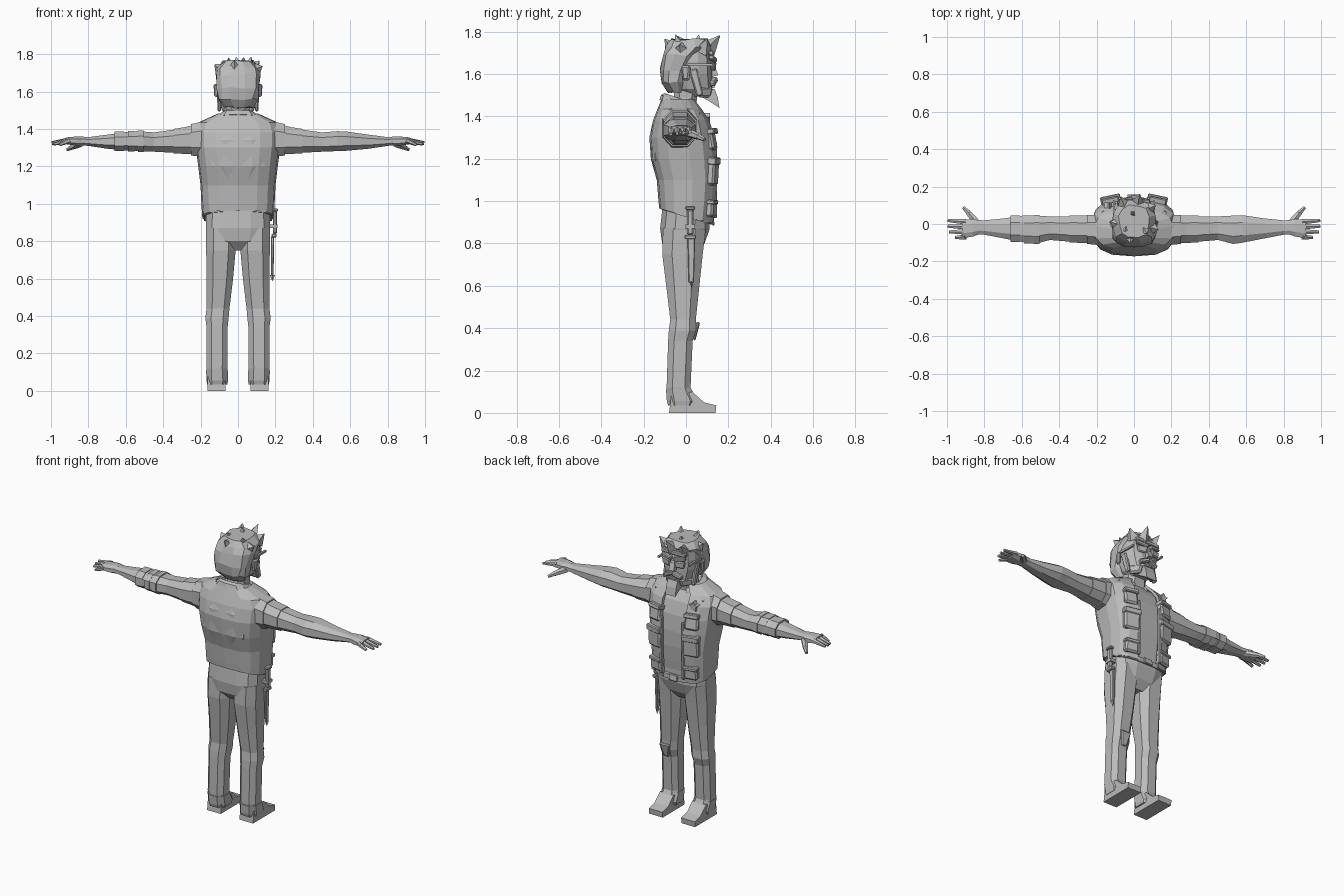
import bpy, bmesh, math, random
from mathutils import Vector, Matrix

random.seed(4)
grey = bpy.data.materials.new("plain grey")
grey.diffuse_color = (0.5, 0.5, 0.5, 1)


def finish(name, bm):
    bmesh.ops.recalc_face_normals(bm, faces=bm.faces)
    me = bpy.data.meshes.new(name)
    bm.to_mesh(me)
    bm.free()
    me.materials.append(grey)
    ob = bpy.data.objects.new(name, me)
    bpy.context.collection.objects.link(ob)
    return ob


def mirror(ob):
    ob.modifiers.new("mirror", "MIRROR")
    return ob


def loft(name, rings, closed=True):
    """Skin a list of equal-length point rings."""
    bm = bmesh.new()
    vs = [[bm.verts.new(p) for p in r] for r in rings]
    n = len(vs[0])
    for a, b in zip(vs, vs[1:]):
        for i in range(n if closed else n - 1):
            j = (i + 1) % n
            bm.faces.new((a[i], a[j], b[j], b[i]))
    if closed:
        bm.faces.new(vs[0])
        bm.faces.new(vs[-1])
    return finish(name, bm)


def oval(a0, a1, b0, b1, n=12, e=0.7, start=0.0, sweep=360.0):
    """Squarish oval inside a rectangle, or part of one."""
    count = n if sweep == 360 else n + 1
    pts = []
    for i in range(count):
        t = math.radians(start + sweep * i / n)
        c, s = math.cos(t), math.sin(t)
        pts.append(((a0 + a1) / 2 + (a1 - a0) / 2 * math.copysign(abs(c) ** e, c),
                    (b0 + b1) / 2 + (b1 - b0) / 2 * math.copysign(abs(s) ** e, s)))
    return pts


def upright(name, secs, n=12, e=0.7, grow=0.0, tilt=0.0, zt=0.0):
    """Loft along z from (z, x0, x1, y0, y1); rings below zt lean by tilt."""
    return loft(name, [[(x, y, z - (tilt * y if z < zt else 0)) for x, y in
                        oval(x0 - grow, x1 + grow, y0 - grow, y1 + grow, n, e, 15 if n == 12 else 22.5)]
                       for z, x0, x1, y0, y1 in secs])


def sideways(name, secs, grow=0.0, n=8):
    """Loft along x from (x, y0, y1, z0, z1)."""
    return loft(name, [[(x, y, z) for y, z in oval(y0 - grow, y1 + grow, z0 - grow, z1 + grow, n, 0.85, 22.5)]
                       for x, y0, y1, z0, z1 in secs])


def box(name, c, size, rot=(0, 0, 0), bevel=0.0, taper=1.0):
    bm = bmesh.new()
    bmesh.ops.create_cube(bm, size=1)
    for v in bm.verts:
        k = taper if v.co.z < 0 else 1
        v.co = Vector((v.co.x * size[0] * k, v.co.y * size[1] * k, v.co.z * size[2]))
    if bevel:
        bmesh.ops.bevel(bm, geom=bm.edges[:], offset=bevel, segments=1, affect="EDGES")
    m = Matrix.Translation(c)
    for ax, a in zip("ZYX", reversed(rot)):
        m = m @ Matrix.Rotation(math.radians(a), 4, ax)
    bm.transform(m)
    return finish(name, bm)


def spike(name, base, tip, r0, r1=0.0, n=4, flat=1.0):
    """Tapered rod or shard from base to tip."""
    base, tip = Vector(base), Vector(tip)
    d = tip - base
    bm = bmesh.new()
    bmesh.ops.create_cone(bm, cap_ends=True, segments=n, radius1=r0, radius2=r1, depth=d.length)
    bm.transform(Matrix.Translation((base + tip) / 2) @ d.to_track_quat("Z", "Y").to_matrix().to_4x4()
                 @ Matrix.Diagonal((1, flat, 1, 1)))
    return finish(name, bm)


def prism(name, pts, x0, x1):
    """Extrude a (y, z) outline along x."""
    return loft(name, [[(x, y, z) for y, z in pts] for x in (x0, x1)])


# Trousers
upright("hips", [(.75, -.06, .06, -.07, .05), (.80, -.16, .16, -.115, .09),
                 (.87, -.176, .176, -.125, .115), (.96, -.175, .175, -.115, .115)])
mirror(upright("leg", [(.04, .055, .165, -.085, .045), (.07, .054, .168, -.092, .05), (.12, .054, .172, -.095, .025),
                       (.34, .052, .172, -.088, .035), (.39, .046, .178, -.085, .052), (.44, .042, .172, -.078, .05),
                       (.60, .022, .172, -.098, .068), (.75, .008, .175, -.118, .085),
                       (.87, .006, .175, -.115, .10)], n=8, e=0.75))
mirror(upright("trouser_cuff", [(.035, .054, .168, -.088, .05), (.055, .05, .172, -.095, .062),
                                (.11, .051, .174, -.098, .03)], n=8, e=0.75))
mirror(prism("boot", [(-.08, 0), (.14, 0), (.143, .035), (.085, .05), (.03, .1), (-.07, .08)], .066, .162))
box("knee_patch", (.11, .048, .385), (.07, .02, .09), (-12, 0, 0), .006, .5)

# Torso and open vest
body = [(.93, .183, -.118, .122), (1.0, .188, -.122, .135), (1.1, .193, -.13, .144), (1.2, .205, -.158, .144),
        (1.3, .218, -.165, .132), (1.38, .222, -.148, .105), (1.43, .205, -.128, .07), (1.475, .105, -.11, .035)]
upright("shirt", [(z, -h, h, a, b) for z, h, a, b in body], grow=-.014, tilt=.3, zt=.99)
vest = loft("vest", [[(x, y, z - (.3 * y if z < .99 else 0)) for x, y in oval(-h, h, a, b, 14, .7, 105, 330)]
                     for z, h, a, b in body], closed=False)
solid = vest.modifiers.new("thickness", "SOLIDIFY")
solid.thickness, solid.offset = .016, 0
loft("belt", [[(x, y, z - .3 * y) for x, y in oval(-.187, .187, -.12, .126, 12, .7, 15)] for z in (.925, .955)])
box("buckle", (0, .127, .905), (.06, .012, .04), (8, 0, 0), .004)
upright("back_panel", [(1.11, -.09, .09, -.137, -.08), (1.2, -.15, .15, -.167, -.08),
                       (1.34, -.15, .15, -.166, -.08), (1.4, -.09, .09, -.146, -.08)], n=8)
col = loft("collar", [[(x, y, z - .35 * y) for x, y in oval(-h, h, a, b, 10, .8, 110, 320)]
                      for z, h, a, b in [(1.435, .125, -.125, .07), (1.46, .1, -.118, .065), (1.475, .08, -.1, .05)]],
           closed=False)
col.modifiers.new("thickness", "SOLIDIFY").thickness = .012

# Vest pockets, flaps and badge
for side in (-1, 1):
    for nm, x, y, z, w, h, t in [("chest_pocket", .125, .113, 1.29, .085, .1, .045),
                                 ("side_pocket", .125, .126, 1.14, .10, .13, .04),
                                 ("lower_pocket", .12, .117, .965, .085, .08, .04)]:
        lean = -10 if z > 1.2 else 3
        box(nm, (side * x, y, z), (w, t, h), (-lean, 0, -12 * side), .01)
        box(nm + "_flap", (side * x, y + .004, z + h * .38), (w + .008, t + .006, h * .28), (-lean, 0, -12 * side), .005)
    box("vest_edge", (side * .078, .136, 1.1), (.018, .02, .36), (0, 0, 0), .004)
    box("shoulder_patch", (side * .14, .045, 1.425), (.07, .05, .02), (-35, 12 * side, 0), .004)
bm = bmesh.new()
ring = [bm.verts.new((-.13 + .032 * (1 if i % 2 else .5) * math.sin(i * math.pi / 5), .114,
                      1.385 - .032 * (1 if i % 2 else .5) * math.cos(i * math.pi / 5))) for i in range(10)]
ext = bmesh.ops.extrude_face_region(bm, geom=[bm.faces.new(ring)])
for v in ext["geom"]:
    if isinstance(v, bmesh.types.BMVert):
        v.co.y -= .03
finish("star_badge", bm)

# Knife and sheath on one hip
box("knife_handle", (.197, .02, .90), (.022, .03, .12), (0, 0, 0), .006)
box("knife_pommel", (.199, .02, .967), (.03, .045, .016), (0, 0, 0), .004)
box("knife_guard", (.193, .02, .83), (.026, .055, .02), (0, 0, 0), .004)
box("knife_strap", (.192, .02, .88), (.04, .046, .018))
box("knife_blade", (.184, .025, .72), (.018, .036, .21), (0, 0, 0), .004, .7)
spike("knife_tip", (.184, .025, .62), (.184, .028, .585), .014, 0, 4, .5)

# Arms, sleeves and hands
arm = [(.12, -.115, .04, 1.27, 1.44), (.22, -.108, .05, 1.258, 1.432), (.33, -.10, .045, 1.268, 1.402),
       (.45, -.09, .045, 1.275, 1.385), (.53, -.112, .05, 1.278, 1.392), (.58, -.105, .052, 1.28, 1.39),
       (.70, -.08, .033, 1.292, 1.372), (.80, -.06, .022, 1.308, 1.358), (.84, -.06, .024, 1.312, 1.36)]
mirror(sideways("arm", arm))
mirror(sideways("sleeve", [(.10, -.12, .05, 1.26, 1.45), (.19, -.118, .055, 1.245, 1.447),
                           (.25, -.112, .054, 1.252, 1.432)]))
mirror(sideways("sleeve_cuff", [(.25, -.107, .05, 1.26, 1.42), (.345, -.104, .05, 1.265, 1.405)]))
for x, w, g in [(-.52, .03, .008), (-.57, .035, .005), (-.635, .05, .009)]:
    y0, y1, z0, z1 = (-.105, .045, 1.28, 1.388) if x > -.6 else (-.092, .04, 1.287, 1.38)
    sideways("arm_wrap", [(x - w / 2, y0, y1, z0, z1), (x + w / 2, y0, y1, z0, z1)], grow=g)
mirror(sideways("palm", [(.82, -.055, .02, 1.31, 1.36), (.86, -.07, .03, 1.308, 1.362),
                         (.92, -.08, .026, 1.318, 1.356)], n=8))
for i in range(4):
    y = .012 - i * .027
    tip = (.995 - (.0, .0, .008, .04)[i], y * 1.12 + .005, 1.327 - .004 * i)
    mirror(spike("finger", (.90, y, 1.34), tip, .017, .009, 6, .9))
mirror(spike("thumb_base", (.84, .005, 1.325), (.885, .06, 1.305), .022, .016, 6))
mirror(spike("thumb_tip", (.88, .055, 1.308), (.912, .088, 1.29), .016, .009, 6))

# Neck and head
upright("neck", [(1.42, -.08, .08, -.08, .05), (1.49, -.068, .068, -.06, .055), (1.56, -.07, .07, -.06, .07)], n=8)
upright("head", [(1.495, -.05, .05, .0, .11), (1.53, -.085, .085, -.05, .125), (1.60, -.105, .105, -.09, .125),
                 (1.66, -.108, .108, -.09, .122), (1.73, -.1, .1, -.08, .115), (1.76, -.06, .06, -.05, .08)])
hair = upright("hair", [(1.515, -.08, .08, -.085, -.0), (1.56, -.11, .11, -.12, .0), (1.62, -.118, .118, -.122, .02),
                        (1.69, -.122, .122, -.115, .07), (1.73, -.118, .118, -.10, .125),
                        (1.765, -.08, .08, -.075, .10)], e=.8)
for v in hair.data.vertices:
    v.co += Vector(random.uniform(-.006, .006) for _ in range(3))
for x, y, tx, ty, tz in [(.02, .1, .03, .16, 1.782), (-.05, .09, -.07, .145, 1.765), (.075, .08, .115, .10, 1.765),
                         (-.09, .0, -.125, .01, 1.745), (.05, -.02, .07, -.05, 1.785), (-.04, 0, -.05, -.04, 1.78),
                         (0, .05, -.01, .06, 1.785), (.09, -.02, .13, -.03, 1.735), (-.02, -.06, -.02, -.1, 1.765)]:
    spike("hair_tuft", (x, y, 1.715), (tx, ty, tz), .045, .002, 4)

# Face
mirror(box("ear", (.117, .0, 1.605), (.022, .045, .07), (0, 0, -15), .008, .7))
mirror(box("sideburn", (.1, .05, 1.56), (.025, .04, .13), (15, 0, 0), .006, .8))
mirror(box("brow", (.045, .127, 1.672), (.075, .025, .022), (0, -10, -12), .005))
mirror(box("lens", (.047, .129, 1.637), (.07, .018, .042), (0, 0, -12), .006, .8))
mirror(box("glasses_arm", (.107, .065, 1.645), (.012, .12, .012)))
box("headband", (0, .118, 1.70), (.17, .024, .025), (0, 0, 0), .005)
prism("nose", [(.11, 1.65), (.135, 1.64), (.152, 1.595), (.12, 1.585)], -.017, .017)
mirror(box("moustache", (.03, .13, 1.565), (.065, .03, .025), (0, 22, -12), .006))
box("mouth", (0, .128, 1.54), (.045, .012, .01))
mirror(box("jaw_beard", (.06, .085, 1.515), (.04, .09, .05), (0, 0, 35), .01, .7))
prism("chin_beard", [(.07, 1.53), (.135, 1.53), (.15, 1.49), (.158, 1.44), (.12, 1.465), (.07, 1.495)], -.035, .035)
